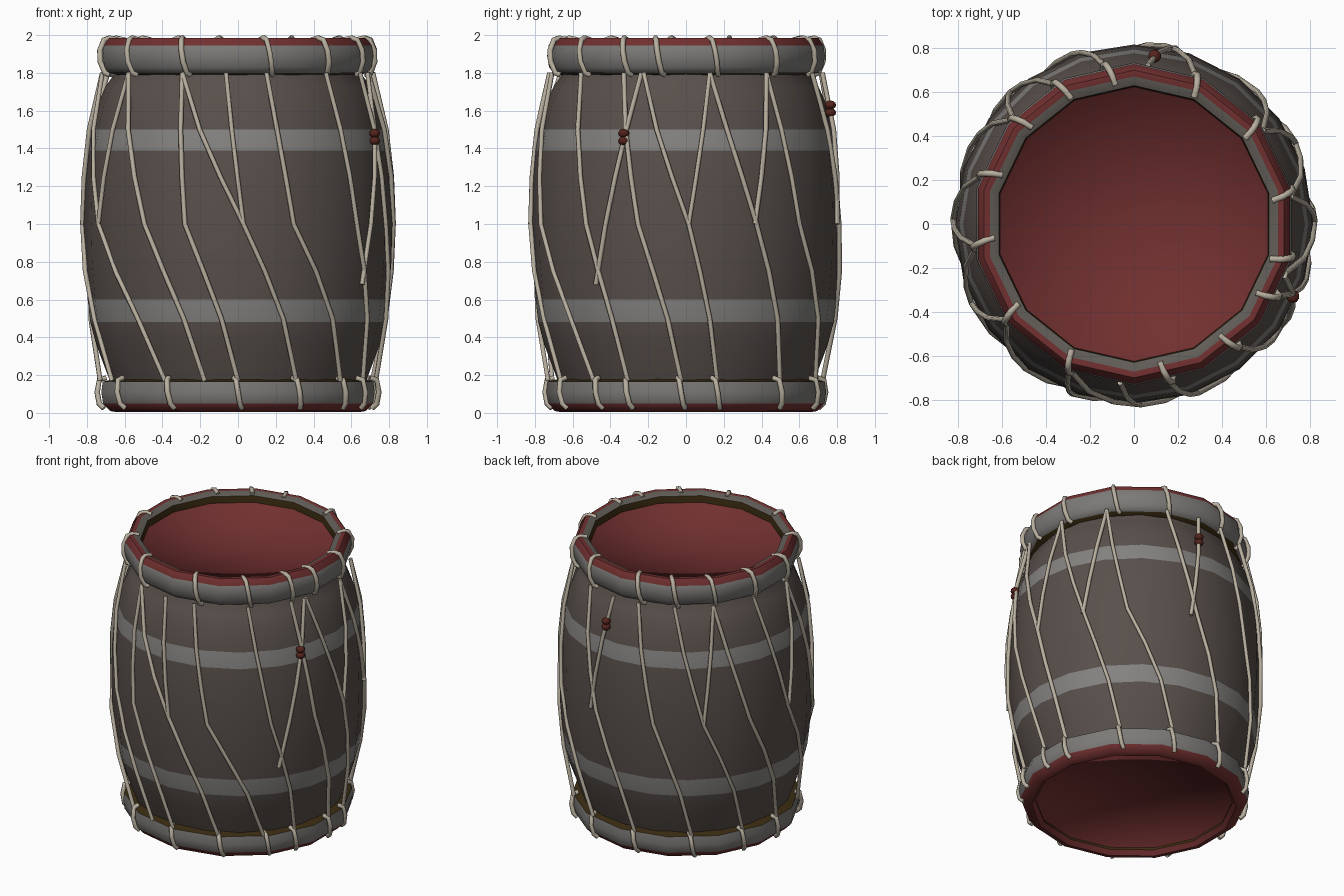
import bpy, bmesh, math
from mathutils import Vector

if "Cube" in bpy.data.objects:
    bpy.data.objects.remove(bpy.data.objects["Cube"])


def mat(name, rgb):
    m = bpy.data.materials.new(name)
    m.diffuse_color = (*rgb, 1)
    m.use_nodes = True
    m.node_tree.nodes["Principled BSDF"].inputs["Base Color"].default_value = m.diffuse_color
    return m


WOOD = mat("dark wood", (0.098, 0.079, 0.070))
BAND = mat("grey band", (0.23, 0.225, 0.215))
HOOP = mat("grey hoop", (0.20, 0.195, 0.185))
RED = mat("red skin", (0.165, 0.029, 0.029))
LIP = mat("taupe lip", (0.12, 0.108, 0.095))
BROWN = mat("dark brown lining", (0.045, 0.026, 0.006))
ROPE = mat("pale rope", (0.48, 0.43, 0.345))
BEAD = mat("red brown bead", (0.09, 0.017, 0.012))


def polar(r, deg, z):
    a = math.radians(deg)
    return Vector((r * math.cos(a), r * math.sin(a), z))


def activate(ob):
    bpy.context.collection.objects.link(ob)
    bpy.ops.object.select_all(action='DESELECT')
    ob.select_set(True)
    bpy.context.view_layer.objects.active = ob


def lathe(name, profile, seg_mats, sides, angle=40):
    """Spin an (r, z) profile around z; one material per segment (as many as points = closed)."""
    bm = bmesh.new()
    rings = []
    for r, z in profile:
        if r < 1e-4:
            rings.append([bm.verts.new((0, 0, z))] * sides)
        else:
            rings.append([bm.verts.new(polar(r, -90 + 360 * j / sides, z)) for j in range(sides)])
    mats = list(dict.fromkeys(seg_mats))
    for i, m in enumerate(seg_mats):
        lo, hi = rings[i], rings[(i + 1) % len(rings)]
        for j in range(sides):
            k = (j + 1) % sides
            f = bm.faces.new(list(dict.fromkeys([lo[j], lo[k], hi[k], hi[j]])))
            f.material_index = mats.index(m)
            f.smooth = True
    me = bpy.data.meshes.new(name)
    bm.to_mesh(me)
    bm.free()
    for m in mats:
        me.materials.append(m)
    activate(bpy.data.objects.new(name, me))
    if angle < 180:
        bpy.ops.object.shade_smooth_by_angle(angle=math.radians(angle))


def ropes(name, paths, radius):
    """All paths become round tubes in one mesh."""
    cu = bpy.data.curves.new(name, 'CURVE')
    cu.dimensions = '3D'
    cu.bevel_depth = radius
    cu.bevel_resolution = 1
    cu.use_fill_caps = True
    for pts in paths:
        sp = cu.splines.new('POLY')
        sp.points.add(len(pts) - 1)
        for p, co in zip(sp.points, pts):
            p.co = (*co, 1)
        sp.use_smooth = True
    cu.materials.append(ROPE)
    activate(bpy.data.objects.new(name, cu))
    bpy.ops.object.convert(target='MESH')


# barrel shell with two painted bands
lathe("barrel_shell",
      [(0.66, 0.12), (0.69, 0.20), (0.75, 0.36), (0.782, 0.48), (0.796, 0.60), (0.812, 0.80),
       (0.817, 1.0), (0.812, 1.2), (0.796, 1.39), (0.778, 1.50), (0.745, 1.63), (0.70, 1.73),
       (0.65, 1.80), (0.64, 1.9)],
      [WOOD] * 3 + [BAND] + [WOOD] * 4 + [BAND] + [WOOD] * 4, 20)

# top hoop: grey side, red shoulder, taupe lip, brown lining inside and below
lathe("top_hoop",
      [(0.64, 1.785), (0.70, 1.80), (0.725, 1.83), (0.735, 1.89), (0.728, 1.945), (0.70, 1.985),
       (0.672, 1.985), (0.63, 1.965), (0.625, 1.92)],
      [BROWN, HOOP, HOOP, HOOP, RED, RED, LIP, BROWN, BROWN], 14)

# bottom hoop: grey side, red underside, brown ledge above
lathe("bottom_hoop",
      [(0.635, 0.035), (0.66, 0.004), (0.695, 0.01), (0.733, 0.05), (0.742, 0.11), (0.735, 0.165), (0.67, 0.18)],
      [RED, RED, RED, HOOP, HOOP, BROWN, BROWN], 14)

# slack skins: short turned-in edge and a shallow dish, smooth throughout
lathe("top_skin", [(0.632, 1.935), (0.618, 1.905), (0.0, 1.855)], [RED] * 2, 14, 180)
lathe("bottom_skin", [(0.0, 0.12), (0.635, 0.065), (0.652, 0.02)], [RED] * 2, 14, 180)

# long slanting cords: angles at the top, at mid height and at the bottom
LONG = [(-143, -127, -104), (-114, -110, -90), (-114, -88, -65), (-78, -69, -42), (-50, -40, -25),
        (-27, -18, -2), (-18, 1, 13), (10, 27, 43), (36, 47, 70), (67, 80, 98), (100, 110, 128),
        (119, 133, 155), (139, 155, 178), (162, 178, 204), (188, 206, 238)]
# short return cords: top angle, end angle, end height
RETURNS = [(-143, -154, 1.0), (-95, -88, 1.0), (-19, -36, 0.68), (10, 1, 1.0), (36, 26, 0.97),
           (85, 76, 0.95), (139, 133, 1.0), (188, 179, 1.0)]


def long_cord(a, m, b):
    stops = [(0.725, a, 1.80), (0.79, a + (m - a) * 0.35, 1.5), (0.815, a + (m - a) * 0.67, 1.25), (0.823, m, 1.0),
             (0.815, m + (b - m) * 0.35, 0.75), (0.79, m + (b - m) * 0.68, 0.5), (0.73, b, 0.17)]
    return [polar(*s) for s in stops]


def return_cord(a, b, z):
    stops = [(0.725, 1.80), (0.79, 1.50), (0.815, 1.25), (0.823, max(z, 1.0))]
    if z < 0.9:
        stops.append((0.812, z))
    return [polar(r, a + (b - a) * (1.8 - h) / (1.8 - z), h) for r, h in stops]


ropes("long_cords", [long_cord(*c) for c in LONG], 0.013)
ropes("return_cords", [return_cord(*c) for c in RETURNS], 0.013)

# loops that tie the cords over both hoops
TOP_TIES = [100, 67, 40, 12, -12, -27, -50, -77, -114, -143, -172, 162, 139, 119]
BOTTOM_TIES = [-149, -120, -90, -64, -40, -25, -2, 13, 43, 70, 98, 128, 155, 178]
TOP_LOOP = [(0.64, 1.975), (0.685, 1.985), (0.715, 1.975), (0.738, 1.92), (0.738, 1.86), (0.715, 1.80), (0.69, 1.79)]
BOTTOM_LOOP = [(0.70, 0.185), (0.735, 0.175), (0.746, 0.11), (0.735, 0.05), (0.71, 0.025)]
ropes("hoop_loops",
      [[polar(r, a + (i - 3) * 0.8, z) for i, (r, z) in enumerate(TOP_LOOP)] for a in TOP_TIES] +
      [[polar(r, a + (i - 2) * 0.8, z) for i, (r, z) in enumerate(BOTTOM_LOOP)] for a in BOTTOM_TIES], 0.015)

# pairs of beads threaded on two return cords
for n, (deg, z, r) in enumerate([(-24.5, 1.46, 0.795), (83, 1.61, 0.77)]):
    for k in (-1, 1):
        bpy.ops.mesh.primitive_uv_sphere_add(segments=10, ring_count=6, radius=0.03,
                                             location=polar(r, deg, z + k * 0.02))
        ob = bpy.context.object
        ob.name = f"bead_{n + 1}_{'lower' if k < 0 else 'upper'}"
        ob.scale.z = 0.8
        ob.data.materials.append(BEAD)
        bpy.ops.object.shade_smooth()
